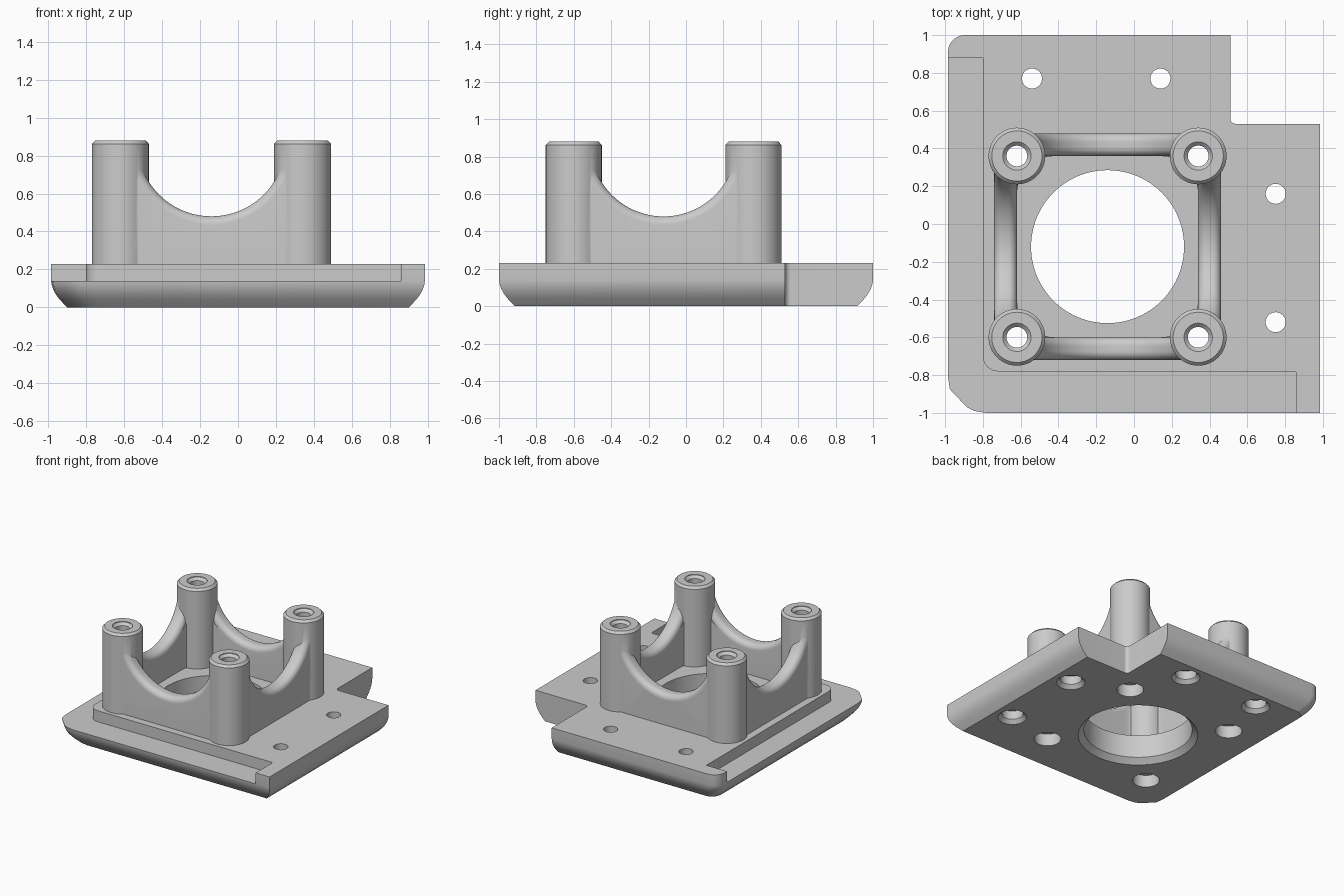
import bpy, bmesh
from math import sin, cos, pi
from mathutils import Vector, Matrix

cube = bpy.data.objects.get("Cube")
if cube:
    bpy.data.objects.remove(cube, do_unlink=True)

gray = bpy.data.materials.new("plain gray")
gray.use_nodes = True
gray.diffuse_color = (0.6, 0.6, 0.6, 1)
gray.node_tree.nodes["Principled BSDF"].inputs["Base Color"].default_value = (0.6, 0.6, 0.6, 1)


def loft(name, rings, matrix=None):
    """Closed solid through a stack of equal point rings."""
    bm = bmesh.new()
    loops = [[bm.verts.new(p) for p in ring] for ring in rings]
    for a, b in zip(loops, loops[1:]):
        for i in range(len(a)):
            j = (i + 1) % len(a)
            bm.faces.new((a[i], a[j], b[j], b[i]))
    bm.faces.new(loops[0][::-1])
    bm.faces.new(loops[-1])
    if matrix:
        bm.transform(matrix)
    bmesh.ops.recalc_face_normals(bm, faces=bm.faces)
    mesh = bpy.data.meshes.new(name)
    bm.to_mesh(mesh)
    bm.free()
    mesh.materials.append(gray)
    obj = bpy.data.objects.new(name, mesh)
    bpy.context.collection.objects.link(obj)
    return obj


def lathe(name, profile, x=0, y=0, n=48, matrix=None):
    """Solid of revolution from (radius, height) pairs."""
    rings = [[(x + r * cos(2 * pi * i / n), y + r * sin(2 * pi * i / n), z)
              for i in range(n)] for r, z in profile]
    return loft(name, rings, matrix)


def outline(corners, steps=8):
    """Polygon of (x, y, radius) corners; right-angle corners are rounded."""
    points = []
    for i, (x, y, r) in enumerate(corners):
        p = Vector((x, y))
        if r == 0:
            points.append(p)
            continue
        d1 = (Vector(corners[i - 1][:2]) - p).normalized()
        d2 = (Vector(corners[(i + 1) % len(corners)][:2]) - p).normalized()
        for k in range(steps + 1):
            t = pi / 2 * k / steps
            points.append(p + r * (d1 * (1 - sin(t)) + d2 * (1 - cos(t))))
    return points


def prism(name, points, z0, z1):
    return loft(name, [[(p.x, p.y, z) for p in points] for z in (z0, z1)])


def square(half, r):
    return outline([(CX + sx * half, CY + sy * half, r)
                    for sx, sy in ((-1, -1), (1, -1), (1, 1), (-1, 1))])


def combine(obj, tool, operation="DIFFERENCE"):
    mod = obj.modifiers.new("combine", "BOOLEAN")
    mod.operation = operation
    mod.solver = "EXACT"
    mod.object = tool
    bpy.context.view_layer.objects.active = obj
    bpy.ops.object.modifier_apply(modifier=mod.name)
    bpy.data.objects.remove(tool, do_unlink=True)


CX, CY, PITCH = -0.14, -0.12, 0.48
W, TOP, STEP = 0.985, 0.23, 0.14
posts = [(CX + sx * PITCH, CY + sy * PITCH) for sx in (-1, 1) for sy in (-1, 1)]

# Base plate with a curved underside edge
rim = outline([(-W, -0.81, 0), (-W + 0.01, -0.875, 0), (-W + 0.1, -0.97, 0),
               (-W + 0.14, -0.99, 0), (-W + 0.2, -1, 0),
               (W, -1, 0), (W, 1, 0), (-W, 1, 0.09)])
edge = [(0.085, 0), (0.045, 0.042), (0.026, 0.067), (0.012, 0.093),
        (0.003, 0.12), (0, STEP), (0, TOP)]
plate = loft("base_plate", [[(p.x * (1 - d / W), p.y * (1 - d), z) for p in rim]
                            for d, z in edge])

# Corner notch and the lowered ledge along two sides
combine(plate, prism("notch_cutter", outline(
    [(0.51, 0.53, 0.03), (1.2, 0.53, 0), (1.2, 1.2, 0), (0.51, 1.2, 0)]), -0.1, 0.4))
combine(plate, prism("ledge_cutter", outline(
    [(-1.2, -1.2, 0), (0.86, -1.2, 0), (0.86, -0.78, 0.012), (-0.8, -0.78, 0.08),
     (-0.8, 0.88, 0), (-1.2, 0.88, 0)]), STEP, 0.4))

# Central bore, screw holes and post recesses
combine(plate, lathe("bore_cutter", [(0.467, -0.02), (0.405, 0.042), (0.405, 0.4)],
                     CX, CY, 96))
for x, y in ((-0.54, 0.77), (0.14, 0.77), (0.75, 0.16), (0.75, -0.52)):
    combine(plate, lathe("screw_cutter", [(0.125, -0.02), (0.08, 0.03), (0.08, 0.1),
                                          (0.053, 0.1), (0.053, 0.4)], x, y))
for x, y in posts:
    combine(plate, lathe("recess_cutter", [(0.1, -0.1), (0.1, 0.1),
                                           (0.055, 0.1), (0.055, 0.4)], x, y))

# Square wall frame
frame = prism("post_frame", square(0.6, 0.12), TOP, 0.85)
combine(frame, prism("pocket_cutter", square(PITCH, 0.2), 0.1, 1))

# Scooped wall tops with rounded lips
fillet, low = 0.045, 0.39
curve = [pi / 2 * k / 8 for k in range(9)]
lip_out = [(low + fillet * (1 - cos(t)), 0.6 - fillet * (1 - sin(t))) for t in curve]
lip_in = [(low + fillet * (1 - cos(t)), PITCH + fillet * (1 - sin(t))) for t in curve[::-1]]
half = lip_in + lip_out + [(low + fillet, 0.8)]
scoop = [(r, -s) for r, s in half[::-1]] + half
for turn in (Matrix.Rotation(pi / 2, 4, "X"), Matrix.Rotation(pi / 2, 4, "Y")):
    place = Matrix.Translation((CX, CY, 0.87)) @ turn
    combine(frame, lathe("scoop_cutter", scoop, n=96, matrix=place))

# Corner posts with chamfered tops and through holes
for x, y in posts:
    combine(frame, lathe("post", [(0.15, TOP), (0.15, 0.862), (0.133, 0.88)], x, y), "UNION")
for x, y in posts:
    combine(frame, lathe("post_hole_cutter", [(0.055, 0.1), (0.055, 0.855),
                                              (0.075, 0.875), (0.075, 0.95)], x, y))

# Smooth shading with crisp edges
for obj in (plate, frame):
    bpy.ops.object.select_all(action="DESELECT")
    obj.select_set(True)
    bpy.context.view_layer.objects.active = obj
    bpy.ops.object.shade_smooth_by_angle(angle=pi / 6)
